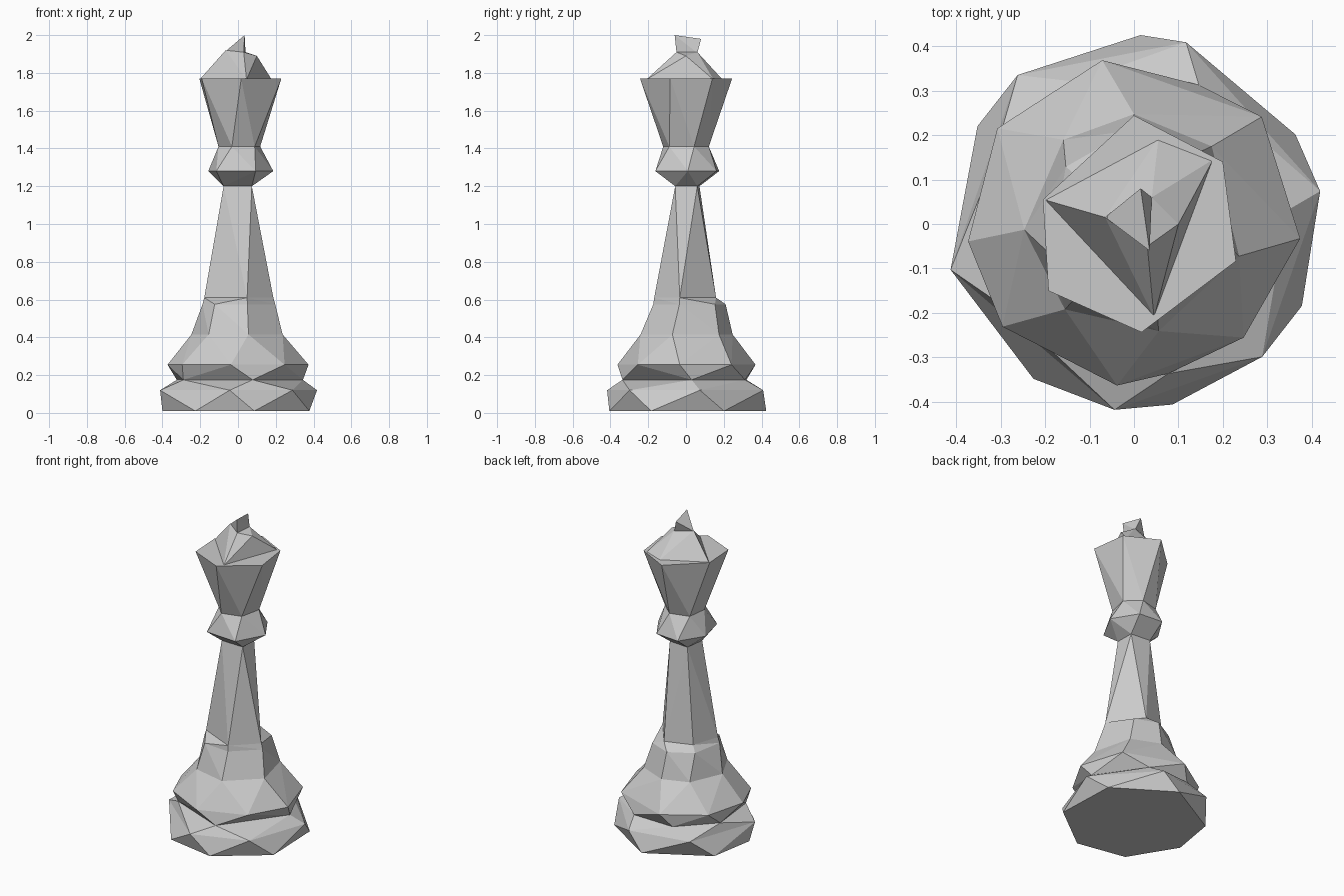
import bpy, bmesh
from math import cos, sin, radians

if "Cube" in bpy.data.objects:
    bpy.data.objects.remove(bpy.data.objects["Cube"])


def finish(bm, name):
    bmesh.ops.recalc_face_normals(bm, faces=bm.faces)
    me = bpy.data.meshes.new(name)
    bm.to_mesh(me)
    bm.free()
    ob = bpy.data.objects.new(name, me)
    bpy.context.collection.objects.link(ob)


def stitch(bm, a, b):
    """Triangulate between two rings of (angle, vert) with different counts."""
    diff = lambda k: abs((b[k][0] - a[0][0] + 180) % 360 - 180)
    s = min(range(len(b)), key=diff)
    b = b[s:] + [(t + 360, v) for t, v in b[:s]]
    shift = round((a[0][0] - b[0][0]) / 360) * 360
    b = [(t + shift, v) for t, v in b]
    a = a + [(a[0][0] + 360, a[0][1])]
    b = b + [(b[0][0] + 360, b[0][1])]
    i = j = 0
    while i < len(a) - 1 or j < len(b) - 1:
        step_a = j == len(b) - 1 or (i < len(a) - 1 and
                 a[i][0] + a[i + 1][0] <= b[j][0] + b[j + 1][0])
        if step_a:
            bm.faces.new((a[i][1], a[i + 1][1], b[j][1]))
            i += 1
        else:
            bm.faces.new((a[i][1], b[j + 1][1], b[j][1]))
            j += 1


def turned(name, rings):
    """Closed faceted body lofted through rings of (z, radius, angles).
    An angle may be given as (angle, radius) to pull one corner in."""
    bm = bmesh.new()
    loops = []
    for z, radius, angles in rings:
        corners = [a if isinstance(a, tuple) else (a, radius) for a in angles]
        loops.append([(t, bm.verts.new((r * cos(radians(t)), r * sin(radians(t)), z)))
                      for t, r in sorted(corners)])
    for lo, hi in zip(loops, loops[1:]):
        stitch(bm, lo, hi)
    bm.faces.new([v for _, v in reversed(loops[0])])
    bm.faces.new([v for _, v in loops[-1]])
    finish(bm, name)


def hull(name, points):
    bm = bmesh.new()
    for p in points:
        bm.verts.new(p)
    res = bmesh.ops.convex_hull(bm, input=bm.verts)
    junk = [g for g in res["geom_interior"] if isinstance(g, bmesh.types.BMVert)]
    bmesh.ops.delete(bm, geom=junk, context='VERTS')
    finish(bm, name)


# Body: base foot, waist, skirt, shoulder, square stem, collar, neck, flared crown
turned("body", [
    (0.01, 0.415, [29, (88, 0.425), 148, (189, 0.405), 237, 282, (334, 0.42)]),
    (0.12, 0.425, [10, 74, 128, 194, (264, 0.42), (314, 0.415)]),
    (0.175, 0.345, [5, 65, 112, 160, 213, 283]),
    (0.255, 0.375, [355, 40, 101, 145, 186, 218, (264, 0.365), (314, 0.355)]),
    (0.415, 0.247, [343, 45, 90, 130, 183, 231, 283]),
    (0.575, 0.2, [350, 50, (93, 0.21), 140, 200, 232, (286, 0.18)]),
    (0.61, 0.19, [350, (75, 0.165), (140, 0.16), 200, (286, 0.175)]),
    (1.20, 0.093, [322, 40, 130, 215]),
    (1.28, 0.187, [3, 60, 110, (170, 0.16), 232, 300]),
    (1.41, 0.125, [20, 75, 135, (200, 0.11), 255, 315]),
    (1.77, 0.244, [340, 35, 90, (165, 0.212), 218, 274]),
])

# Faceted dome inside the crown rim
hull("dome", [(-0.203, 0.055, 1.765), (0.055, 0.193, 1.765), (0.178, 0.145, 1.765),
              (0.045, -0.21, 1.765), (-0.065, 0.015, 1.92), (0.04, 0.06, 1.91),
              (0.1, 0.0, 1.89), (0.03, -0.05, 1.91)])

# Wedge finial on top
hull("finial", [(-0.065, 0.015, 1.915), (0.03, -0.05, 1.905), (0.04, 0.06, 1.905),
                (0.035, -0.06, 2.0), (0.015, 0.08, 1.98)])
